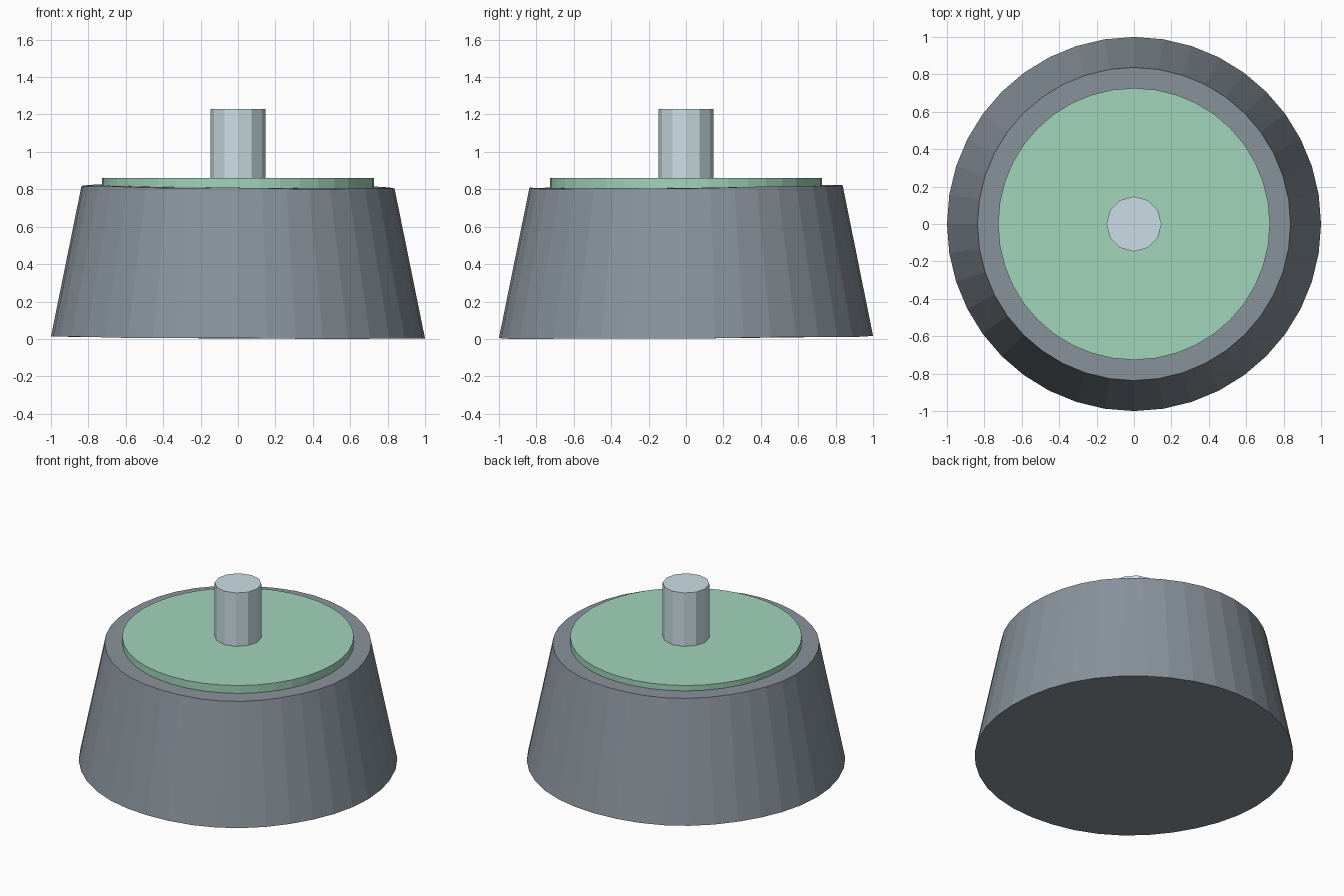
import bpy, bmesh
from math import sin, cos, tau, radians

if "Cube" in bpy.data.objects:
    bpy.data.objects.remove(bpy.data.objects["Cube"])


def wave(a):
    # gentle unevenness of the hand-made body rims
    return 0.009 + 0.008 * cos(a - radians(130)) + 0.002 * cos(6 * (a + radians(90)))


def drum(name, sides, r0, r1, z0, z1, color, wobble=0.0):
    bm = bmesh.new()
    rings = []
    for r, z, k in ((r0, z0, 1.0), (r1, z1, 1.3)):
        angles = [tau * i / sides for i in range(sides)]
        rings.append([bm.verts.new((r * cos(a), r * sin(a), z + wobble * k * wave(a)))
                      for a in angles])
    low, high = rings
    for i in range(sides):
        j = (i + 1) % sides
        bm.faces.new((low[i], low[j], high[j], high[i]))
    bm.faces.new(high)
    bm.faces.new(low[::-1])
    mesh = bpy.data.meshes.new(name)
    bm.to_mesh(mesh)
    bm.free()
    obj = bpy.data.objects.new(name, mesh)
    bpy.context.collection.objects.link(obj)
    mat = bpy.data.materials.new(name + "_color")
    mat.diffuse_color = (*color, 1)
    mat.use_nodes = True
    mat.node_tree.nodes["Principled BSDF"].inputs["Base Color"].default_value = mat.diffuse_color
    mesh.materials.append(mat)
    return obj


# tapered body with slightly wavy rims
drum("tapered_body", 40, 1.0, 0.837, 0.0, 0.802, (0.25, 0.29, 0.33), wobble=1.0)
# thin green plate on top
drum("top_plate", 40, 0.727, 0.727, 0.79, 0.86, (0.36, 0.66, 0.50))
# central peg
drum("center_peg", 12, 0.147, 0.147, 0.85, 1.23, (0.60, 0.73, 0.78))
